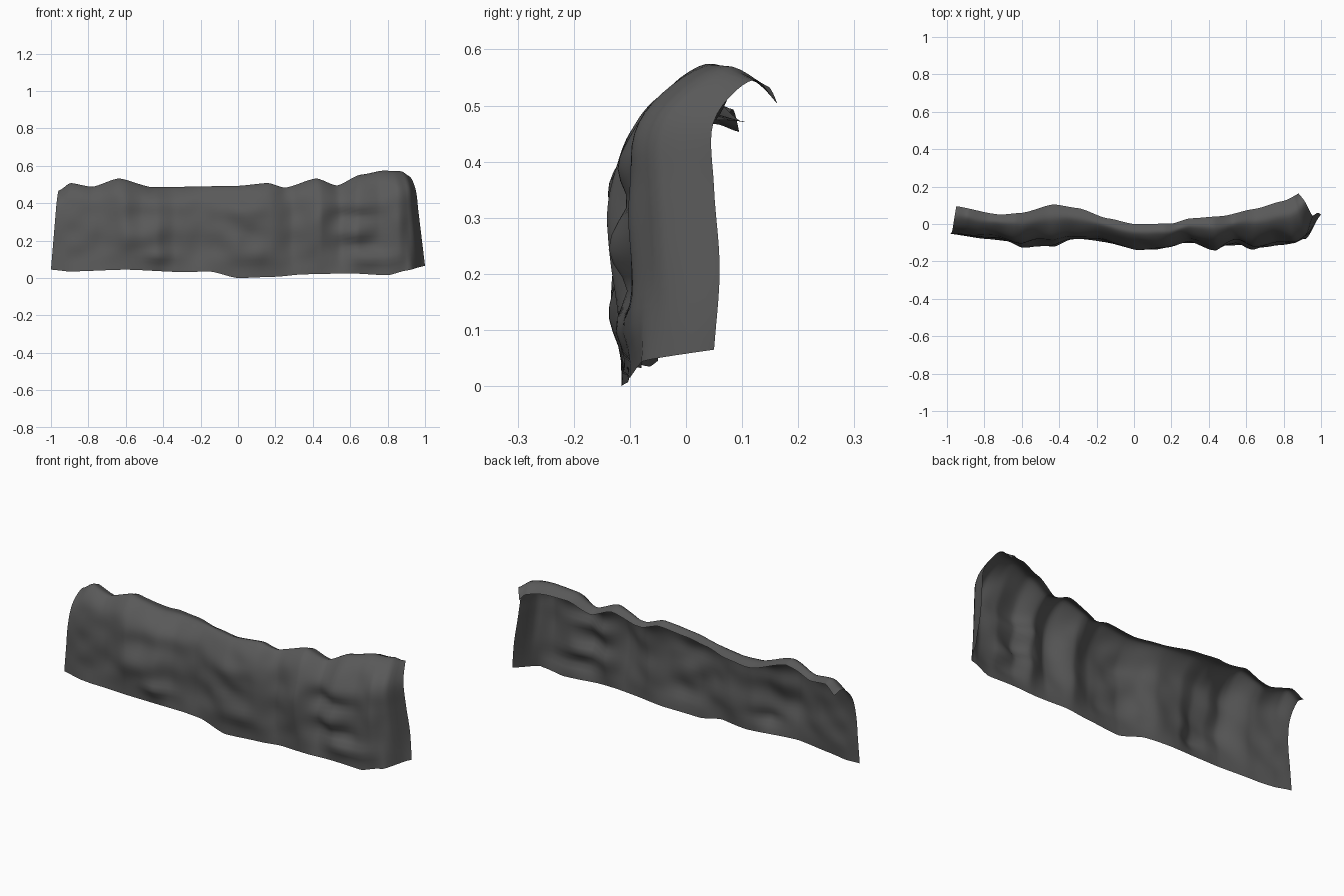
import bpy, bmesh, math
from mathutils import Vector, noise

if "Cube" in bpy.data.objects:
    bpy.data.objects.remove(bpy.data.objects["Cube"])

# Key outlines along the wall: (position, value) pairs
BOTTOM_Z = [(-1, .05), (-.9, .04), (-.6, .05), (-.3, .037), (-.15, .04), (0, .005), (.2, .012),
            (.35, .025), (.6, .03), (.8, .02), (.9, .045), (1, .07)]
TOP_Z = [(-1, .47), (-.92, .51), (-.79, .49), (-.64, .535), (-.46, .488), (0, .495), (.16, .51),
         (.25, .485), (.42, .535), (.53, .497), (.66, .555), (.8, .578), (.93, .575), (1, .55)]
BOTTOM_Y = [(-1, -.05), (-.8, -.08), (-.6, -.1), (-.3, -.08), (0, -.115), (.3, -.1), (.5, -.115),
            (.8, -.1), (.92, -.08), (1, .05)]
FRONT_Y = [(-1, -.05), (-.75, -.072), (-.6, -.108), (-.52, -.098), (-.43, -.105), (-.34, -.075),
           (-.2, -.08), (0, -.128), (.18, -.125), (.29, -.09), (.44, -.13), (.55, -.085),
           (.64, -.118), (.76, -.092), (.87, -.1), (.95, -.055), (1, .05)]
BACK_Y = [(-1, .095), (-.72, .05), (-.6, .06), (-.43, .105), (-.3, .085), (-.14, .03), (0, 0),
          (.2, .002), (.3, .03), (.47, .042), (.65, .08), (.82, .12), (1, .163)]
# Rock bulges and hollows: x, z, half width, half height, push forward
BUMPS = [(-.55, .22, .12, .06, .02), (-.42, .12, .10, .04, .02), (-.5, .33, .15, .05, -.01),
         (.04, .36, .10, .05, .018), (.04, .25, .09, .04, -.01), (.1, .12, .12, .06, .012),
         (.64, .40, .12, .04, .015), (.64, .33, .12, .03, -.015), (.62, .25, .11, .04, .015),
         (.66, .18, .09, .03, -.015), (.74, .10, .12, .04, .025), (.42, .3, .06, .12, .012),
         (.9, .42, .05, .05, .012), (-.2, .2, .06, .1, -.01)]


def lookup(table, t):
    for (a, p), (b, q) in zip(table, table[1:]):
        if t <= b:
            f = max(0, (t - a) / (b - a))
            f = .5 * f + .5 * f * f * (3 - 2 * f)
            return p + (q - p) * f
    return table[-1][1]


def spline(pts, t):
    """Catmull-Rom through the profile points, t in 0..1."""
    s = t * (len(pts) - 1)
    i = min(int(s), len(pts) - 2)
    f = s - i
    b, c = pts[i], pts[i + 1]
    a = pts[i - 1] if i else b * 2 - c
    d = pts[i + 2] if i + 2 < len(pts) else c * 2 - b
    return .5 * (2 * b + (c - a) * f + (2 * a - 5 * b + 4 * c - d) * f * f
                 + (3 * b - a - 3 * c + d) * f ** 3)


def profile(u):
    """Face rising from the foot, curling back over the top to a drooping lip."""
    zb, zt = lookup(BOTTOM_Z, u), lookup(TOP_Z, u)
    yb, yf, yk = lookup(BOTTOM_Y, u), lookup(FRONT_Y, u), lookup(BACK_Y, u)
    h, d = zt - zb, yk - yf
    droop = .012 + .03 * max(u, 0) ** 3
    inset = (.05, .12) if u > 0 else (.03, .05)
    e = abs(u) ** 6 * (1 if u > 0 else -1)
    corner = max(0, u) ** 12
    return [Vector((u, yb, zb)),
            Vector((u - e * inset[0] * .35, yf * .9 + yb * .1 + .01 * corner, zb + h * .3)),
            Vector((u - e * inset[0] * .7, yf, zb + h * .6)),
            Vector((u - e * inset[0], yf + d * (.16 - .16 * corner), zb + h * .85)),
            Vector((u - e * (inset[0] + inset[1]) / 2, yf + d * .6, zt)),
            Vector((u - e * inset[1], yk, zt - droop))]


# Cliff wall: one open, curled sheet of rock
NU, NV = 150, 32
bm = bmesh.new()
grid = []
for i in range(NU + 1):
    u = -1 + 2 * i / NU
    pts = profile(u)
    column = []
    for j in range(NV + 1):
        v = j / NV
        p = spline(pts, v)
        edge = min(1, 6 * v + .2) * min(1, (1 - v) * 3) * min(1, (1 - abs(u)) * 10)
        push = sum(a * math.exp(-((p.x - x) / w) ** 2 - ((p.z - z) / t) ** 2)
                   for x, z, w, t, a in BUMPS)
        push += .010 * noise.noise(Vector((p.x * 9, p.y * 5, p.z * 10)))
        p.y -= push * edge
        column.append(bm.verts.new(p))
    grid.append(column)
for a, b in zip(grid, grid[1:]):
    for j in range(NV):
        bm.faces.new((a[j], b[j], b[j + 1], a[j + 1]))

# Stand on the ground
low = min(v.co.z for v in bm.verts)
bmesh.ops.translate(bm, verts=bm.verts, vec=(0, 0, -low))
mesh = bpy.data.meshes.new("cliff_wall")
bm.to_mesh(mesh)
bm.free()
for f in mesh.polygons:
    f.use_smooth = True

rock = bpy.data.materials.new("dark grey rock")
rock.diffuse_color = (.1, .1, .1, 1)
rock.use_nodes = True
rock.node_tree.nodes["Principled BSDF"].inputs["Base Color"].default_value = rock.diffuse_color
mesh.materials.append(rock)
bpy.context.collection.objects.link(bpy.data.objects.new("cliff_wall", mesh))
